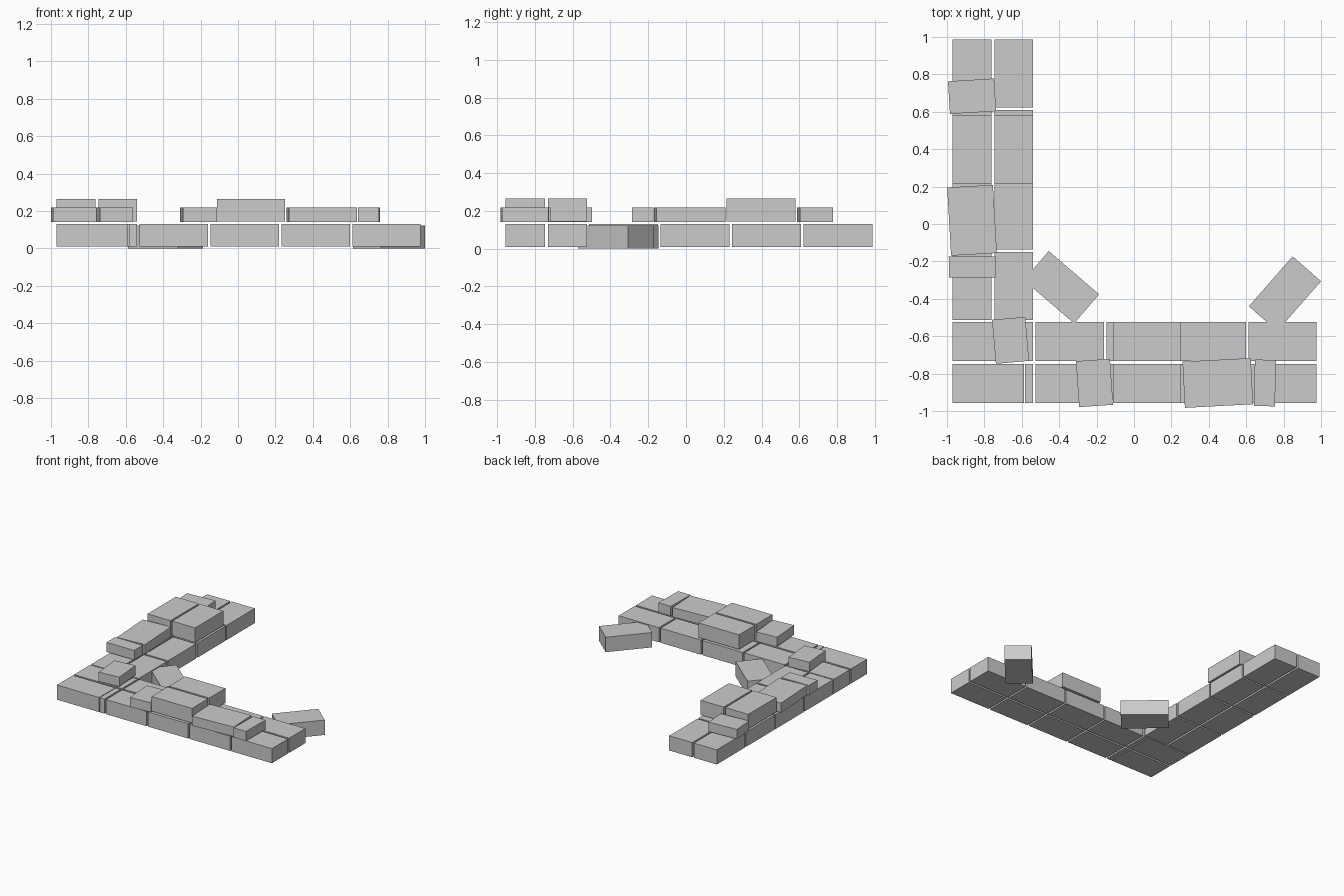
import bpy, math

if "Cube" in bpy.data.objects:
    bpy.data.objects.remove(bpy.data.objects["Cube"])

stone = bpy.data.materials.new("stone grey")
stone.diffuse_color = (0.6, 0.6, 0.6, 1)
stone.use_nodes = True
stone.node_tree.nodes["Principled BSDF"].inputs["Base Color"].default_value = stone.diffuse_color


def brick(name, x, y, sx, sy, z0, z1, turn=0):
    """Box brick centred on x, y between two heights, turned about z."""
    bpy.ops.mesh.primitive_cube_add(size=1, location=(x, y, (z0 + z1) / 2))
    ob = bpy.context.object
    ob.name = name
    ob.scale = (sx, sy, z1 - z0)
    ob.rotation_euler.z = math.radians(turn)
    ob.data.materials.append(stone)
    return ob


L, W = 0.365, 0.208           # brick length and width
BASE = (0.01, 0.13)           # lower course heights
TALL = (0.145, 0.265)         # full bricks on the second course
THIN = (0.14, 0.218)          # low broken bricks on the second course
COLS = (-0.866, -0.643)       # the two brick columns of the left wall
ROWS = (-0.852, -0.628)       # the two brick rows of the front wall

# Lower course: left wall
for x in COLS:
    for i in range(4):
        brick("left_wall_brick", x, 0.805 - i * 0.379, W, L, *BASE)

# Lower course: front wall, with corner bricks and filler pieces
for y in ROWS:
    for i in range(4):
        brick("front_wall_brick", 0.794 - i * 0.379, y, L, W, *BASE)
    brick("corner_brick", -0.779, y, 0.383, W, *BASE)
    brick("corner_filler", -0.561, y, 0.042, W, *BASE)

# Second course: full bricks
for x in COLS:
    brick("left_upper_brick", x, 0.398, W, L, *TALL)
for y in ROWS:
    brick("front_upper_brick", 0.07, y, L, W, *TALL)

# Second course: low, slightly turned pieces
for x, y, sx, sy, turn in (
        (-0.866, 0.683, 0.247, 0.175, 3.5),
        (-0.866, 0.02, 0.245, 0.365, 3.3),
        (-0.865, -0.23, 0.25, 0.112, 0.5),
        (-0.66, -0.622, 0.178, 0.236, 5),
        (-0.211, -0.85, 0.182, 0.246, 4),
        (0.448, -0.85, 0.365, 0.247, 3),
        (0.70, -0.85, 0.112, 0.248, -1)):
    brick("low_upper_brick", x, y, sx, sy, *THIN, turn)

# Fallen bricks on the ground
brick("fallen_brick_left", -0.388, -0.338, 0.355, 0.205, 0, 0.122, -40.7)
brick("fallen_brick_right", 0.807, -0.373, 0.355, 0.202, 0, 0.122, 48.7)
